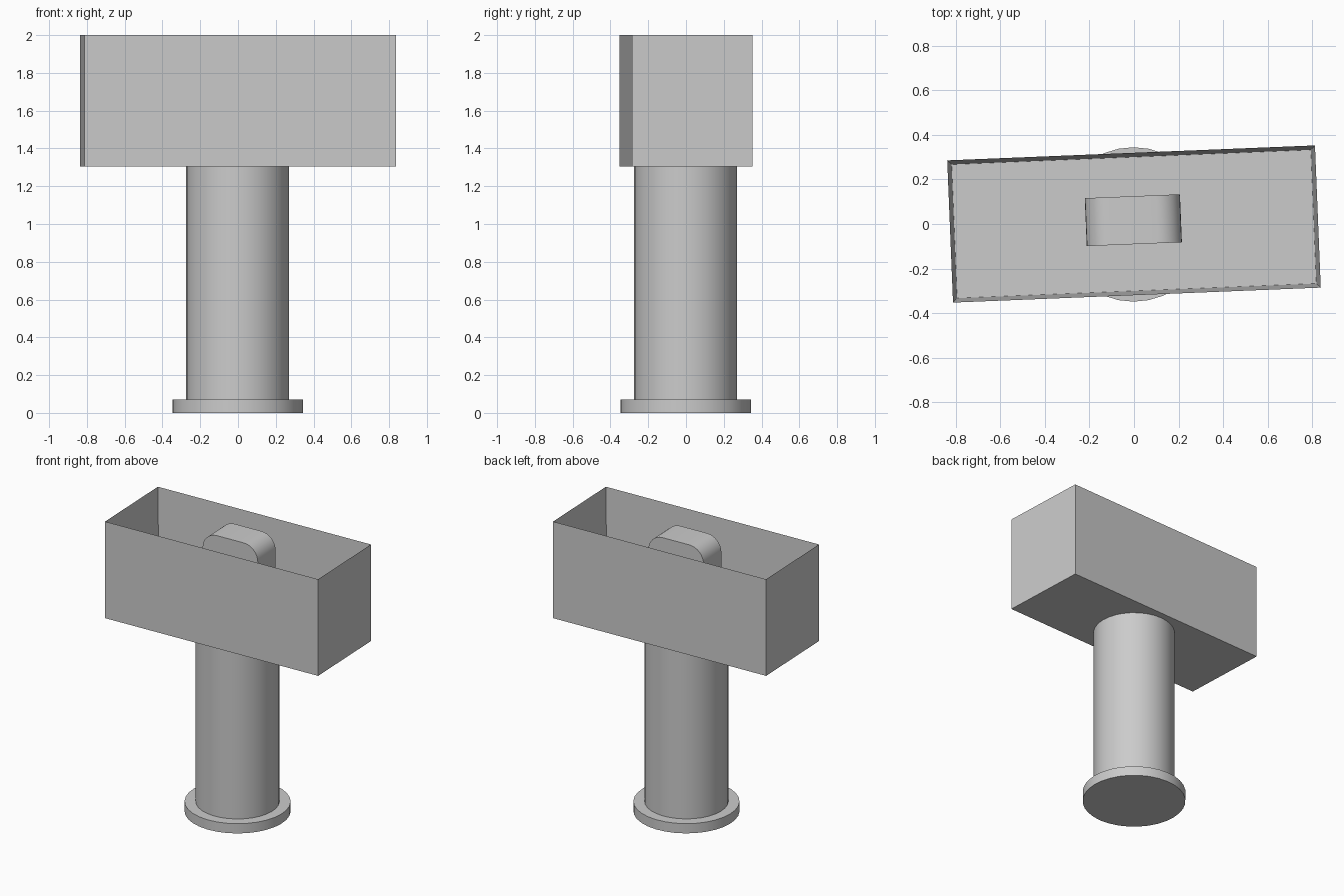
import bpy, bmesh, math

cube = bpy.data.objects.get("Cube")
if cube:
    bpy.data.objects.remove(cube, do_unlink=True)

grey = bpy.data.materials.new("plain grey")
grey.use_nodes = True
grey.diffuse_color = (0.6, 0.6, 0.6, 1)
grey.node_tree.nodes["Principled BSDF"].inputs["Base Color"].default_value = (0.6, 0.6, 0.6, 1)

TILT = math.radians(2.33)
FLOOR = 1.33


def finish(obj, name):
    obj.name = name
    obj.data.materials.append(grey)
    bpy.ops.object.select_all(action='DESELECT')
    obj.select_set(True)
    bpy.context.view_layer.objects.active = obj
    bpy.ops.object.shade_smooth_by_angle(angle=math.radians(30))


def cylinder(name, radius, bottom, top):
    bpy.ops.mesh.primitive_cylinder_add(vertices=32, radius=radius, depth=top - bottom,
                                        location=(-0.002, -0.002, (bottom + top) / 2))
    finish(bpy.context.object, name)


def block(name, size, centre, shape):
    """Box turned with the trough, edited by a bmesh callback."""
    bm = bmesh.new()
    bmesh.ops.create_cube(bm, size=1)
    bmesh.ops.scale(bm, vec=size, verts=bm.verts)
    shape(bm)
    mesh = bpy.data.meshes.new(name)
    bm.to_mesh(mesh)
    bm.free()
    obj = bpy.data.objects.new(name, mesh)
    bpy.context.collection.objects.link(obj)
    obj.location = centre
    obj.rotation_euler.z = TILT
    finish(obj, name)


def hollow(bm):
    # inset the top, then sink it to the trough floor
    top = max(bm.faces, key=lambda f: f.calc_center_median().z)
    bmesh.ops.inset_region(bm, faces=[top], thickness=0.027)
    bmesh.ops.translate(bm, verts=top.verts, vec=(0, 0, FLOOR - 2))


def round_top(bm):
    # round the two upper edges that run front to back
    edges = [e for e in bm.edges
             if all(v.co.z > 0 for v in e.verts)
             and abs(e.verts[0].co.x - e.verts[1].co.x) < 0.001]
    bmesh.ops.bevel(bm, geom=edges, offset=0.11, segments=8, profile=0.5, affect='EDGES')


# Foot and column
cylinder("base_disc", 0.346, 0, 0.07)
cylinder("column", 0.273, 0.07, 1.305)

# Open trough and the rounded block standing in it
block("trough", (1.65, 0.638, 0.695), (0, 0, 1.6525), hollow)
block("inner_block", (0.427, 0.215, 0.66), (-0.003, 0.017, FLOOR + 0.33), round_top)
